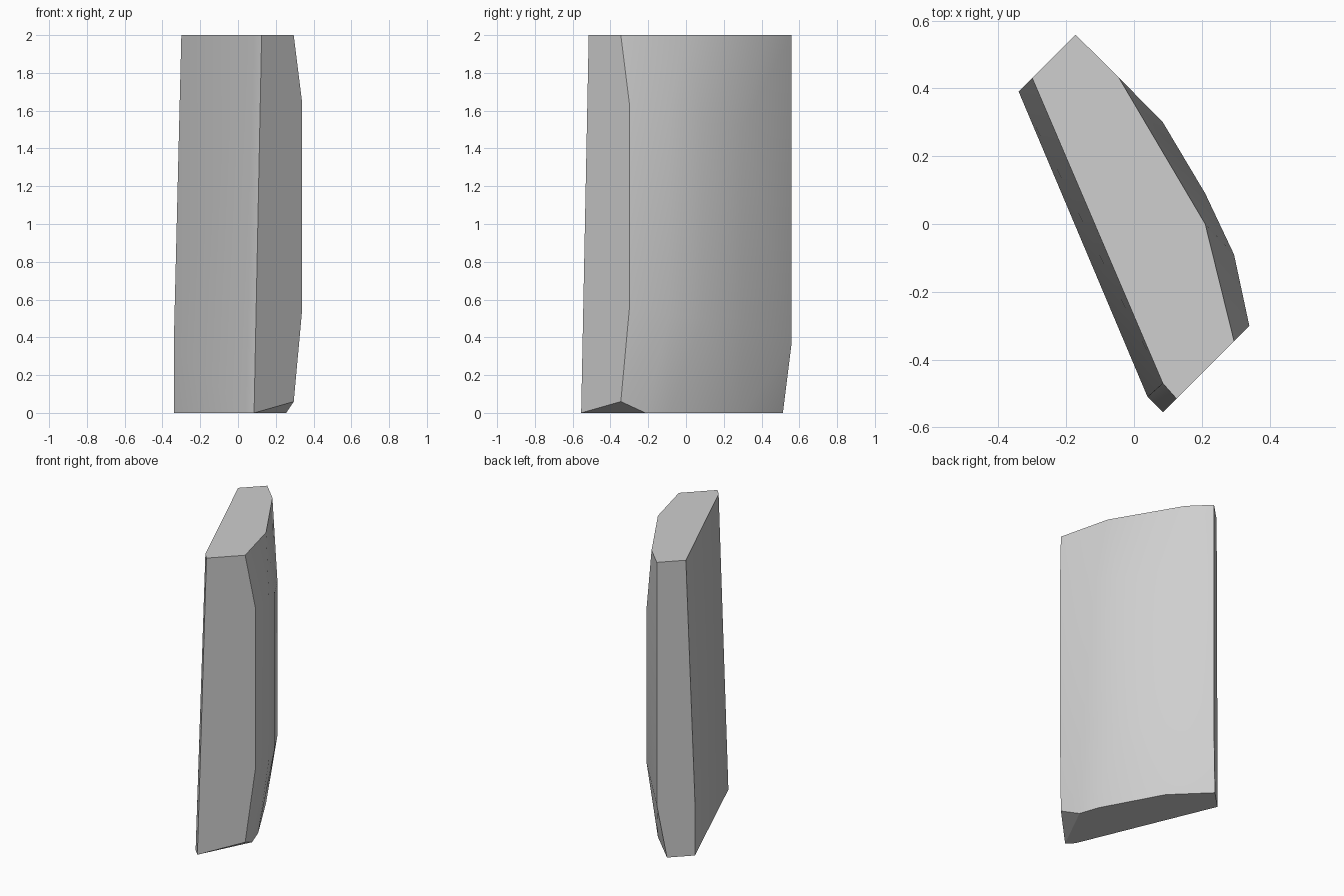
import bpy
import bmesh
from math import radians

cube = bpy.data.objects.get("Cube")
if cube:
    bpy.data.objects.remove(cube, do_unlink=True)


def make_material(name, colour):
    material = bpy.data.materials.new(name)
    material.use_nodes = True
    material.diffuse_color = colour
    shader = material.node_tree.nodes["Principled BSDF"]
    shader.inputs["Base Color"].default_value = colour
    shader.inputs["Roughness"].default_value = 0.8
    return material


def ring(outline, height):
    """Lift a plan outline to one height."""
    return [(x, y, height) for x, y in outline]


def convex_solid(name, points, material, smooth_angle):
    """Wrap a set of corner points in a closed, faceted block."""
    bm = bmesh.new()
    for point in points:
        bm.verts.new(point)
    hull = bmesh.ops.convex_hull(bm, input=bm.verts[:])
    spare = {v for key in ("geom_interior", "geom_unused") for v in hull[key]
             if isinstance(v, bmesh.types.BMVert)}
    bmesh.ops.delete(bm, geom=list(spare), context="VERTS")
    # Merge the coplanar triangles into whole faces
    bmesh.ops.dissolve_limit(bm, angle_limit=radians(1),
                             verts=bm.verts[:], edges=bm.edges[:])
    bmesh.ops.recalc_face_normals(bm, faces=bm.faces[:])

    mesh = bpy.data.meshes.new(name)
    bm.to_mesh(mesh)
    bm.free()
    mesh.materials.append(material)
    block = bpy.data.objects.new(name, mesh)
    bpy.context.collection.objects.link(block)
    bpy.ops.object.select_all(action="DESELECT")
    block.select_set(True)
    bpy.context.view_layer.objects.active = block
    bpy.ops.object.shade_smooth_by_angle(angle=smooth_angle)
    return block


# Plan outlines of the base and the flat top
base = [(-.34, .39), (.04, -.51), (.085, -.555), (.255, -.215),
        (.21, -.085), (0, .3), (-.217, .513)]
top = [(-.3, .43), (.085, -.47), (.125, -.515), (.295, -.345),
       (.21, 0), (-.045, .432), (-.172, .558)]

# Upright edges of the bulging side: x, y, lower end, upper end
uprights = [(.34, -.3, .55, 1.64), (.295, -.09, .52, 1.6),
            (.21, .09, .5, 1.55), (.085, .3, .48, 1.52),
            (-.172, .558, .36, 2)]

corners = ring(base, 0) + ring(top, 2)
for x, y, low, high in uprights:
    corners += [(x, y, low), (x, y, high)]

# Chipped lower front corner and the kink in the back edge
corners += [(.295, -.345, .06), (-.34, .39, .36)]

stone = make_material("stone grey", (.62, .62, .62, 1))
convex_solid("stone_slab", corners, stone, radians(30))
